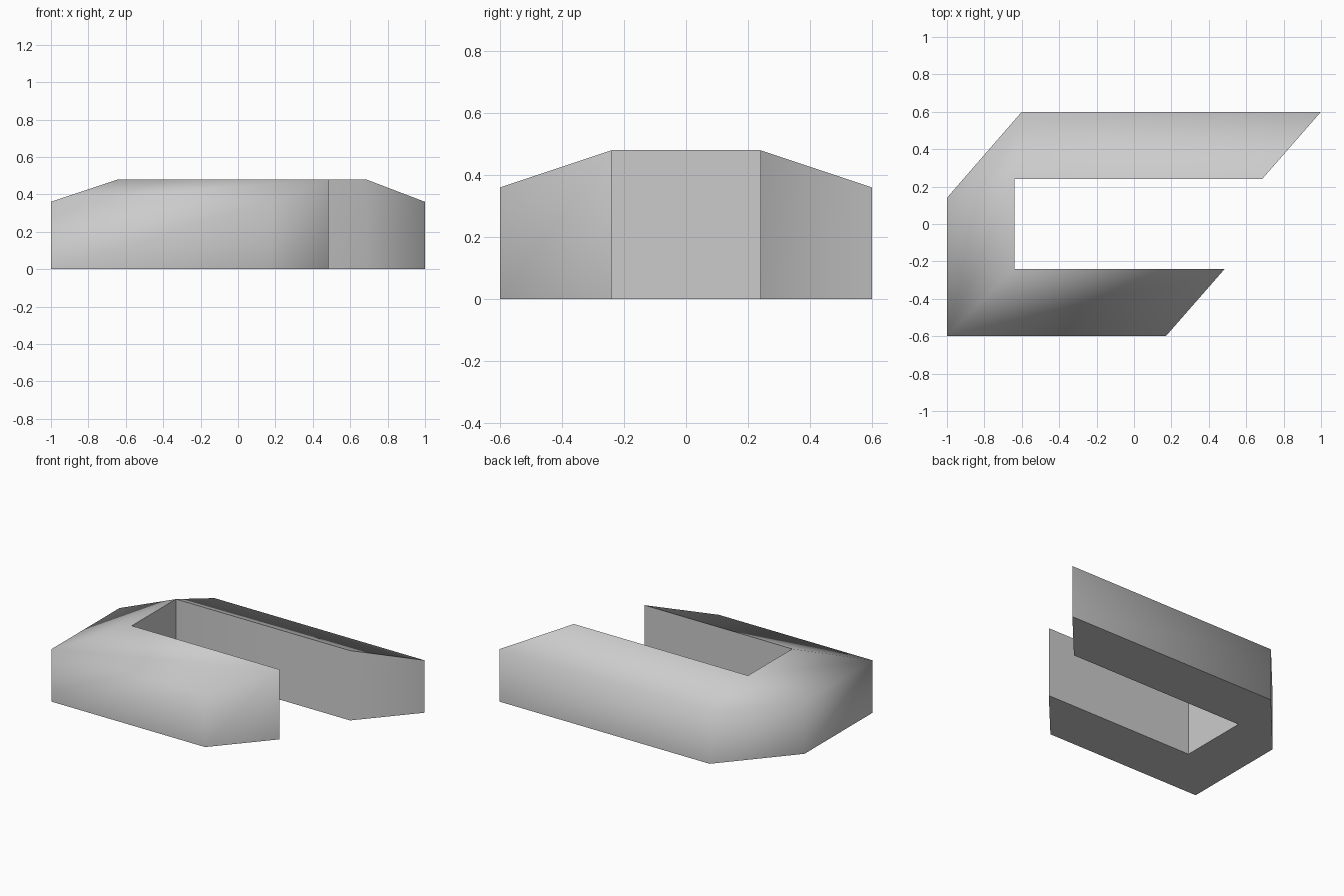
import bpy
import bmesh
import math

cube = bpy.data.objects.get("Cube")
if cube:
    bpy.data.objects.remove(cube, do_unlink=True)

# One grey for the whole block
grey = bpy.data.materials.new("light grey")
grey.use_nodes = True
colour = (0.6, 0.6, 0.6, 1)
grey.diffuse_color = colour
grey.node_tree.nodes["Principled BSDF"].inputs["Base Color"].default_value = colour

LOW, HIGH = 0.36, 0.48

# Plan outline, counter-clockwise: low outer rim and high inner rim
outline = [
    (-1, -0.6, LOW), (0.17, -0.6, LOW), (0.485, -0.24, HIGH),
    (-0.64, -0.24, HIGH), (-0.64, 0.24, HIGH), (0.685, 0.24, HIGH),
    (1, 0.6, LOW), (-0.6, 0.6, LOW), (-1, 0.14, LOW),
]
# Roof panels, by outline corner
roof = [(0, 1, 2, 3), (0, 3, 4, 8), (8, 4, 7), (7, 4, 5, 6)]

bm = bmesh.new()
base = [bm.verts.new((x, y, 0)) for x, y, z in outline]
top = [bm.verts.new(p) for p in outline]

# Walls, floor and sloping roof
for i in range(len(outline)):
    j = (i + 1) % len(outline)
    bm.faces.new((base[i], base[j], top[j], top[i]))
bm.faces.new(base[::-1])
for panel in roof:
    bm.faces.new([top[i] for i in panel])
bm.normal_update()

mesh = bpy.data.meshes.new("c_shaped_block")
bm.to_mesh(mesh)
bm.free()
mesh.materials.append(grey)
block = bpy.data.objects.new("c_shaped_block", mesh)
bpy.context.scene.collection.objects.link(block)

# Soft outer rim, crisp inner walls and floor
bpy.ops.object.select_all(action="DESELECT")
block.select_set(True)
bpy.context.view_layer.objects.active = block
bpy.ops.object.shade_smooth_by_angle(angle=math.radians(82))
